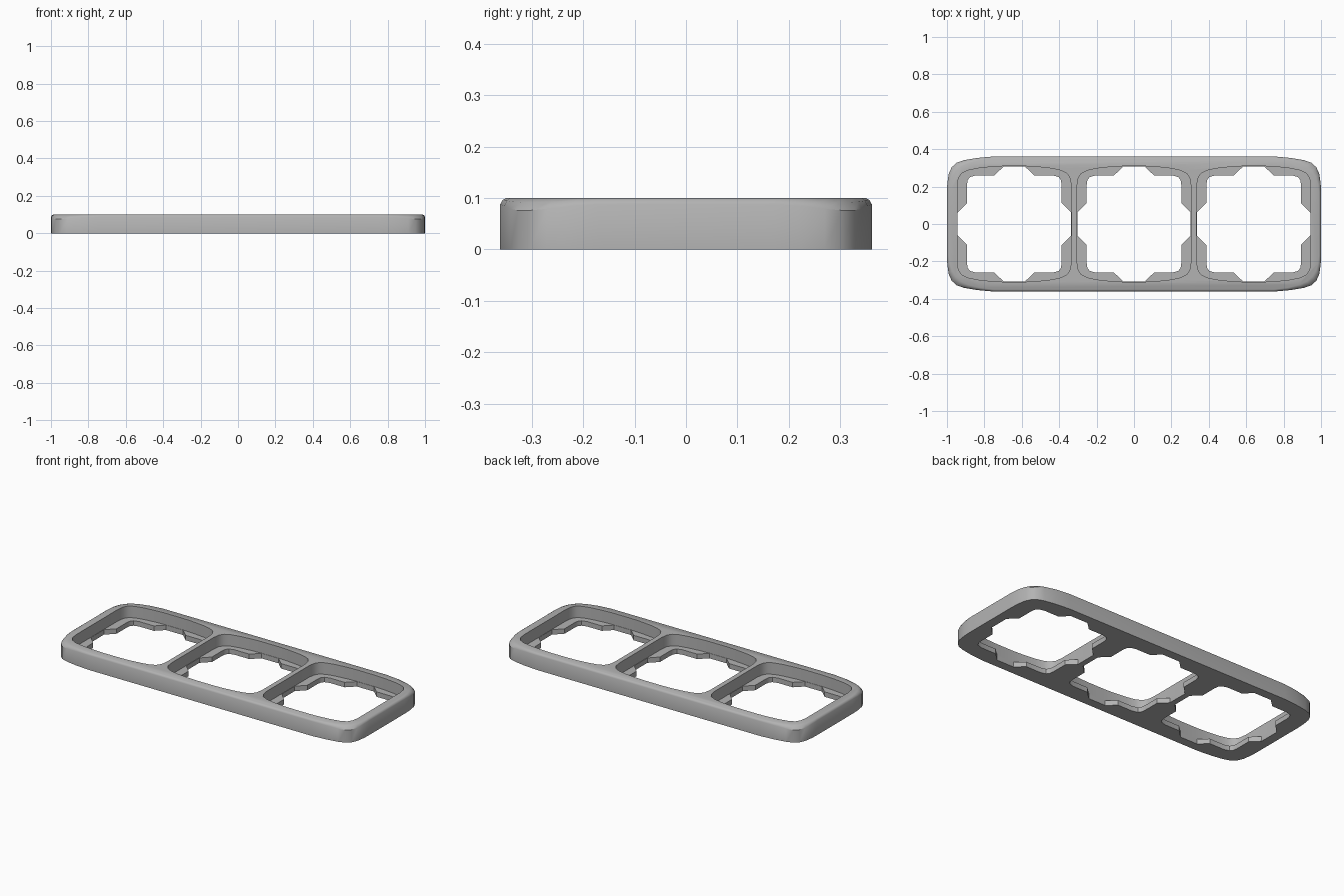
import bpy, bmesh

cube = bpy.data.objects.get("Cube")
if cube:
    bpy.data.objects.remove(cube, do_unlink=True)

grey = bpy.data.materials.new("light grey plastic")
grey.use_nodes = True
colour = (0.45, 0.45, 0.45, 1)
grey.diffuse_color = colour
grey.node_tree.nodes["Principled BSDF"].inputs["Base Color"].default_value = colour


def mirrored(quarter):
    """Complete a counter-clockwise loop from its first quadrant."""
    half = quarter + [(-x, y, z) for x, y, z in reversed(quarter)]
    return half + [(-x, -y, z) for x, y, z in half]


def loft(name, quarters, x_offset=0):
    """Skin a stack of loops and close both ends."""
    bm = bmesh.new()
    rings = [[bm.verts.new((x + x_offset, y, z)) for x, y, z in mirrored(q)]
             for q in quarters]
    n = len(rings[0])
    for low, high in zip(rings, rings[1:]):
        for i in range(n):
            j = (i + 1) % n
            bm.faces.new((low[i], low[j], high[j], high[i]))
    bm.faces.new(rings[0][::-1])
    bm.faces.new(rings[-1])
    bmesh.ops.recalc_face_normals(bm, faces=bm.faces)
    mesh = bpy.data.meshes.new(name)
    bm.to_mesh(mesh)
    bm.free()
    mesh.materials.append(grey)
    obj = bpy.data.objects.new(name, mesh)
    bpy.context.collection.objects.link(obj)
    return obj


def at(points, z):
    return [(x, y, z) for x, y in points]


# Frame body: bowed outline with a soft top edge, wider at the corners
outline = [(1, .17), (.998, .22), (.99, .27), (.975, .303), (.95, .327),
           (.91, .341), (.84, .353), (.75, .361)]
rim = [(.988, .17), (.984, .21), (.972, .25), (.952, .282), (.922, .308),
       (.88, .326), (.82, .341), (.75, .35)]
drop = [.088, .085, .079, .076, .076, .079, .085, .088]
shoulder = [(x, y, z) for (x, y), z in zip(outline, drop)]
middle = [(a * .6 + c * .4, b * .6 + d * .4, z * .35 + .065)
          for (a, b), (c, d), z in zip(outline, rim, drop)]
frame = loft("switch_frame", [at(outline, 0), shoulder, middle, at(rim, .1)])

# Openings: a deep pocket above, and a notched hole that leaves corner ledges
pocket = [(.305, .2), (.299, .243), (.282, .27), (.25, .286), (.2, .297),
          (.12, .306), (.06, .309)]
hole = [(.303, .062), (.253, .112), (.253, .21), (.249, .235), (.237, .251),
        (.205, .26), (.107, .26), (.057, .307)]
for index in (-1, 0, 1):
    for label, shape, bottom in (("pocket", pocket, .03), ("hole", hole, -.1)):
        cutter = loft(f"{label}_cutter", [at(shape, bottom), at(shape, .2)], index * .64)
        cut = frame.modifiers.new(label, "BOOLEAN")
        cut.operation = "DIFFERENCE"
        cut.solver = "EXACT"
        cut.object = cutter
        cutter.hide_render = True
        cutter.hide_set(True)

# Apply the cuts, remove the cutters and smooth the curved walls
bpy.ops.object.select_all(action="DESELECT")
bpy.context.view_layer.objects.active = frame
frame.select_set(True)
for modifier in list(frame.modifiers):
    cutter = modifier.object
    bpy.ops.object.modifier_apply(modifier=modifier.name)
    bpy.data.objects.remove(cutter, do_unlink=True)
bpy.ops.object.shade_smooth_by_angle(angle=0.6)
